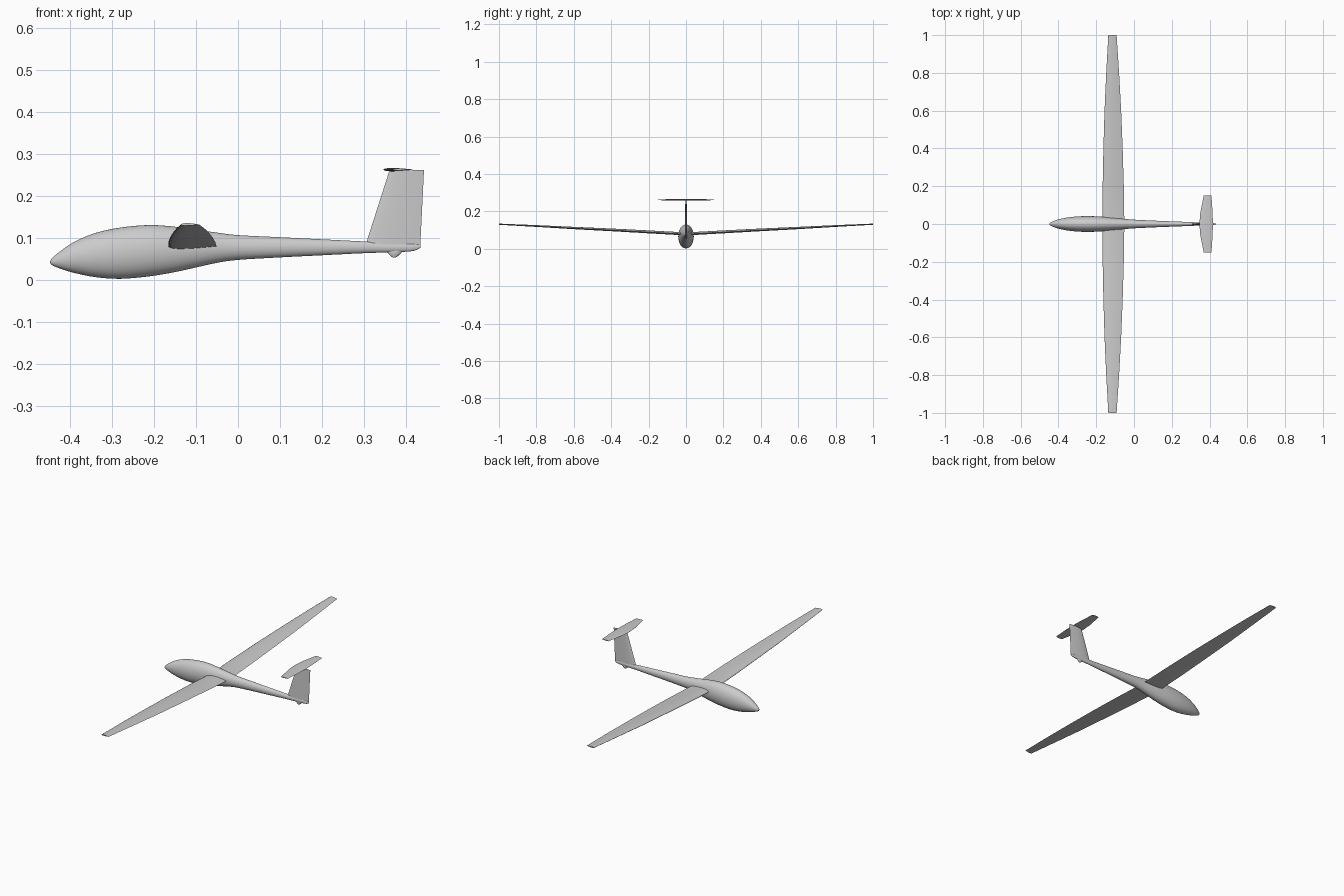
import bpy, bmesh, math

if "Cube" in bpy.data.objects:
    bpy.data.objects.remove(bpy.data.objects["Cube"])


def loft(name, rings, angle=40):
    """Skin a list of closed rings and cap both ends."""
    bm = bmesh.new()
    rows = [[bm.verts.new(p) for p in ring] for ring in rings]
    n = len(rows[0])
    for a, b in zip(rows, rows[1:]):
        for i in range(n):
            j = (i + 1) % n
            bm.faces.new((a[i], a[j], b[j], b[i]))
    bm.faces.new(rows[0])
    bm.faces.new(rows[-1])
    bmesh.ops.recalc_face_normals(bm, faces=bm.faces)
    mesh = bpy.data.meshes.new(name)
    bm.to_mesh(mesh)
    bm.free()
    ob = bpy.data.objects.new(name, mesh)
    bpy.context.collection.objects.link(ob)
    bpy.ops.object.select_all(action='DESELECT')
    ob.select_set(True)
    bpy.context.view_layer.objects.active = ob
    bpy.ops.object.shade_smooth_by_angle(angle=math.radians(angle))
    return ob


def smooth_rows(rows, steps):
    """Catmull-Rom interpolation through rows of numbers."""
    out = []
    for i in range(len(rows) - 1):
        p = [rows[max(0, min(len(rows) - 1, i + k))] for k in (-1, 0, 1, 2)]
        for s in range(steps):
            t = s / steps
            out.append([0.5 * (2 * b + (c - a) * t + (2 * a - 5 * b + 4 * c - d) * t * t
                               + (3 * b - a - 3 * c + d) * t ** 3) for a, b, c, d in zip(*p)])
    out.append(rows[-1])
    return out


def airfoil(thick, camber=0.0, n=14):
    """Closed (chord, height) outline for a unit chord."""
    def pt(u, side):
        half = 5 * thick * (0.2969 * math.sqrt(u) - 0.126 * u - 0.3516 * u ** 2
                            + 0.2843 * u ** 3 - 0.1036 * u ** 4)
        return u, 4 * camber * u * (1 - u) + side * half
    us = [(1 - math.cos(math.pi * i / n)) / 2 for i in range(n + 1)]
    return [pt(u, 1) for u in reversed(us)] + [pt(u, -1) for u in us[1:-1]]


def surface(name, stations, thick, camber=0.0):
    """Wing-like surface; stations are (y, leading x, trailing x, z)."""
    prof = airfoil(thick, camber)
    return loft(name, [[(x0 + u * (x1 - x0), y, z + h * (x1 - x0)) for u, h in prof]
                       for y, x0, x1, z in stations])


# Fuselage pod and tail boom: x, bottom, top, half width
body = [(-0.448, 0.041, 0.043, 0.001), (-0.442, 0.034, 0.052, 0.008), (-0.42, 0.025, 0.070, 0.018),
        (-0.39, 0.016, 0.090, 0.027), (-0.34, 0.006, 0.111, 0.036), (-0.28, 0.002, 0.124, 0.041),
        (-0.21, 0.008, 0.130, 0.041), (-0.15, 0.018, 0.126, 0.037), (-0.10, 0.029, 0.119, 0.032),
        (-0.05, 0.040, 0.112, 0.027), (0.0, 0.047, 0.106, 0.023), (0.1, 0.053, 0.101, 0.018),
        (0.2, 0.058, 0.096, 0.014), (0.3, 0.063, 0.091, 0.010), (0.39, 0.066, 0.087, 0.006),
        (0.42, 0.069, 0.085, 0.004), (0.435, 0.076, 0.082, 0.001)]
N = 40
loft("fuselage", [[(x, w * math.cos(2 * math.pi * k / N),
                    (lo + hi) / 2 + (hi - lo) / 2 * math.sin(2 * math.pi * k / N)) for k in range(N)]
                  for x, lo, hi, w in smooth_rows(body, 4)])

# Main wing, both halves, with dihedral
half = [(0.0, -0.166, -0.051, 0.078), (0.2, -0.166, -0.054, 0.089), (0.4, -0.162, -0.060, 0.100),
        (0.6, -0.156, -0.068, 0.110), (0.8, -0.147, -0.079, 0.121), (1.0, -0.136, -0.092, 0.131)]
surface("main_wing", [(-y, a, b, z) for y, a, b, z in half[:0:-1]] + half, 0.14, 0.015)

# Tailplane on top of the fin
tail = [(0.0, 0.346, 0.418, 0.262), (0.06, 0.351, 0.416, 0.262), (0.15, 0.369, 0.410, 0.262)]
surface("tailplane", [(-y, a, b, z) for y, a, b, z in tail[:0:-1]] + tail, 0.11)

# Fin: leading x, trailing x, leading z, trailing z, thickness ratio
fin = [(0.305, 0.434, 0.086, 0.077, 0.10), (0.361, 0.443, 0.261, 0.261, 0.09)]
loft("fin", [[(x0 + u * (x1 - x0), h * (x1 - x0), z0 + u * (z1 - z0)) for u, h in airfoil(t)]
             for x0, x1, z0, z1, t in fin])

# Tail wheel fairing: a small tapered blister under the boom
wheel = [(0.070, 0.352, 0.394, 0.005), (0.064, 0.356, 0.389, 0.005),
         (0.057, 0.363, 0.382, 0.004), (0.053, 0.368, 0.376, 0.002)]
loft("tail_skid", [[((a + b) / 2 + (b - a) / 2 * math.cos(2 * math.pi * k / 20),
                     w * math.sin(2 * math.pi * k / 20), z) for k in range(20)]
                   for z, a, b, w in wheel])
